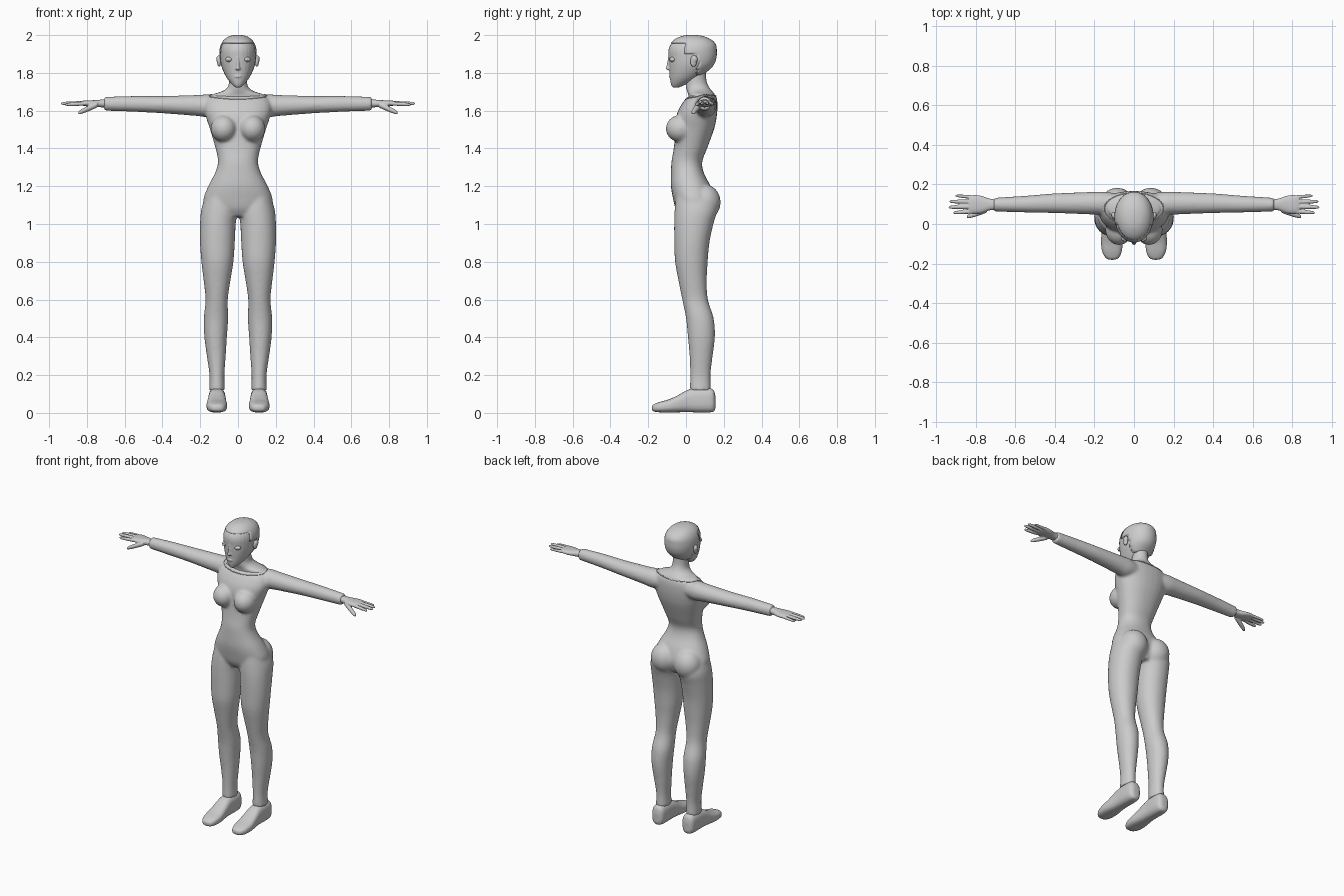
import bpy, bmesh
from math import cos, sin, pi
from mathutils import Vector, Matrix

AXES = {'x': (1, 2, 0), 'y': (0, 2, 1), 'z': (0, 1, 2)}  # slots for u, v, t


def loft(bm, rows, axis='z', n=28, p=2.0, steps=4):
    """Closed skin through rows of (t, umin, umax, vmin, vmax), smoothly interpolated."""
    pts = []
    for i in range(len(rows) - 1):
        a, b, c, d = (rows[max(0, min(len(rows) - 1, i + k))] for k in (-1, 0, 1, 2))
        for s in range(steps):
            t = s / steps
            pts.append([0.5 * (2*q + (r-o)*t + (2*o-5*q+4*r-w)*t*t + (3*q-o-3*r+w)*t**3)
                        for o, q, r, w in zip(a, b, c, d)])
    pts.append(list(rows[-1]))
    rings, (iu, iv, it) = [], AXES[axis]
    for t, u0, u1, v0, v1 in pts:
        ring = []
        for k in range(n):
            ca, sa = cos(2*pi*k/n), sin(2*pi*k/n)
            co = [0, 0, 0]
            co[iu] = (u0+u1)/2 + (u1-u0)/2 * abs(ca)**(2/p) * (1 if ca > 0 else -1)
            co[iv] = (v0+v1)/2 + (v1-v0)/2 * abs(sa)**(2/p) * (1 if sa > 0 else -1)
            co[it] = t
            ring.append(bm.verts.new(co))
        rings.append(ring)
    for r, s in zip(rings, rings[1:]):
        for k in range(n):
            bm.faces.new((r[k], r[(k+1) % n], s[(k+1) % n], s[k]))
    bm.faces.new(rings[0])
    bm.faces.new(rings[-1])


def ball(bm, c, r):
    bmesh.ops.create_uvsphere(bm, u_segments=24, v_segments=14, radius=1,
                              matrix=Matrix.Translation(c) @ Matrix.Diagonal((*r, 1)))


def finish(bm, name, voxel=0, smooth=0, mirror=False):
    bmesh.ops.recalc_face_normals(bm, faces=bm.faces)
    me = bpy.data.meshes.new(name)
    bm.to_mesh(me)
    bm.free()
    for f in me.polygons:
        f.use_smooth = True
    ob = bpy.data.objects.new(name, me)
    bpy.context.collection.objects.link(ob)
    if voxel:
        m = ob.modifiers.new("fuse", 'REMESH')
        m.mode, m.voxel_size, m.use_smooth_shade = 'VOXEL', voxel, True
    if smooth:
        m = ob.modifiers.new("soften", 'SMOOTH')
        m.factor, m.iterations = 0.5, smooth
    if mirror:
        ob.modifiers.new("mirror", 'MIRROR')
    return ob


def flip(row, s):
    t, a, b, c, d = row
    return (t, a, b, c, d) if s > 0 else (t, -b, -a, c, d)


# Body suit: torso, bust, hips, legs and sleeves fused
bm = bmesh.new()
torso = [(1.04, .13, -.03, .12), (1.08, .17, -.055, .14), (1.13, .184, -.068, .15), (1.2, .158, -.08, .13),
         (1.27, .122, -.08, .095), (1.33, .106, -.077, .086), (1.4, .119, -.065, .112),
         (1.5, .148, -.055, .148), (1.55, .165, -.055, .16), (1.6, .178, -.042, .166),
         (1.65, .172, -.012, .166), (1.68, .145, .02, .158), (1.692, .1, .05, .14)]
loft(bm, [(z, -x, x, f, b) for z, x, f, b in torso], p=2.25)
leg = [(1.17, .03, .165, -.05, .14), (1.08, .004, .194, -.06, .165), (1.0, .012, .201, -.063, .145),
       (.9, .017, .201, -.062, .124), (.8, .024, .194, -.058, .115), (.7, .04, .182, -.04, .11),
       (.6, .054, .172, -.02, .116), (.5, .052, .181, 0, .147), (.4, .059, .178, .01, .153),
       (.3, .065, .165, .019, .141), (.2, .072, .151, .022, .13), (.12, .07, .153, .02, .132)]
arm = [(.05, .04, .15, 1.58, 1.67), (.15, .045, .163, 1.565, 1.686), (.22, .048, .162, 1.572, 1.683),
       (.4, .055, .155, 1.586, 1.678), (.55, .058, .143, 1.594, 1.678), (.71, .063, .133, 1.6, 1.673)]
for s in (1, -1):
    loft(bm, [flip(r, s) for r in leg], p=2.1)
    loft(bm, [(s*r[0], *r[1:]) for r in arm], 'x')
    ball(bm, (s*.076, -.03, 1.505), (.069, .077, .072))
    ball(bm, (s*.085, .098, 1.115), (.088, .086, .095))
body = finish(bm, "body_suit", .008, 9)

# Neckline piping laid on the suit surface
bpy.context.view_layer.update()
ev = body.evaluated_get(bpy.context.evaluated_depsgraph_get())
line = []
for k in range(48):
    a = 2*pi*k/48
    hit, loc, nrm, _ = ev.ray_cast(Vector((.15*cos(a), .078 + .08*sin(a), 3)), Vector((0, 0, -1)))
    if hit:
        line.append(loc)
if len(line) > 3:
    cu = bpy.data.curves.new("neckline", 'CURVE')
    cu.dimensions, cu.bevel_depth, cu.bevel_resolution = '3D', .003, 2
    sp = cu.splines.new('POLY')
    sp.points.add(len(line) - 1)
    for q, co in zip(sp.points, line):
        q.co = (*co, 1)
    sp.use_cyclic_u = True
    bpy.context.collection.objects.link(bpy.data.objects.new("neckline", cu))

# Neck flaring into the shoulders
bm = bmesh.new()
neck = [(1.66, .15, .015, .155), (1.685, .135, .012, .152), (1.702, .085, .006, .14),
        (1.725, .055, 0, .122), (1.76, .047, 0, .108), (1.82, .048, .005, .105)]
loft(bm, [(z, -x, x, f, b) for z, x, f, b in neck])
finish(bm, "neck")

# Head with nose and lips
head_rows = [(1.722, .012, -.068, -.04), (1.735, .028, -.078, -.008), (1.765, .054, -.084, .05),
             (1.8, .074, -.087, .1), (1.84, .089, -.09, .142), (1.88, .095, -.092, .158),
             (1.92, .095, -.093, .16), (1.95, .087, -.082, .155), (1.975, .07, -.058, .13),
             (1.992, .043, -.022, .088), (1.998, .012, .015, .05)]
head_rows = [(z, -x, x, f, b) for z, x, f, b in head_rows]
bm = bmesh.new()
loft(bm, head_rows, p=2.1)
loft(bm, [(1.815, -.008, .008, -.097, -.07), (1.822, -.014, .014, -.107, -.07),
          (1.835, -.01, .01, -.104, -.07), (1.89, -.006, .006, -.094, -.07)], n=14)
ball(bm, (0, -.082, 1.781), (.02, .009, .007))
finish(bm, "head", .004, 3)

# Close-cropped hair shell
bm = bmesh.new()
loft(bm, head_rows, p=2.1, n=40)
gone = []
for f in bm.faces:
    c = f.calc_center_median()
    if not (c.z > 1.955 or (c.y > .06 and c.z > 1.79) or (c.z > 1.9 and c.y > .0)):
        gone.append(f)
bmesh.ops.delete(bm, geom=gone, context='FACES')
hair = finish(bm, "hair")
m = hair.modifiers.new("thickness", 'SOLIDIFY')
m.thickness, m.offset = .003, 1

# Eyes, pupils, ears
for name, parts in {"eyes": [((.046, -.07, 1.871), (.021, .017, .014))],
                    "pupils": [((.046, -.083, 1.871), (.009, .006, .009))],
                    "ears": [((.1, .04, 1.862), (.011, .018, .03)),
                             ((.103, .045, 1.872), (.012, .016, .02))]}.items():
    bm = bmesh.new()
    for c, r in parts:
        ball(bm, c, r)
    finish(bm, name, .003 if name == "ears" else 0, 2 if name == "ears" else 0, True)

# Hands: wrist and palm, four fingers, thumb
bm = bmesh.new()
loft(bm, [(.69, .072, .124, 1.618, 1.66), (.73, .069, .128, 1.618, 1.658), (.77, .056, .142, 1.62, 1.655),
          (.81, .053, .147, 1.624, 1.654), (.835, .06, .14, 1.63, 1.65)], 'x', p=2.3)
digits = [((.81, .064, 1.638), (.915, .057, 1.632), .0105), ((.81, .088, 1.64), (.938, .085, 1.638), .011),
          ((.81, .112, 1.64), (.934, .114, 1.638), .0105), ((.80, .135, 1.638), (.905, .143, 1.634), .009),
          ((.745, .072, 1.632), (.845, .036, 1.588), .015)]
for a, b, r in digits:
    rows = []
    for t, k in ((0, 1), (.5, 1), (.85, .8), (.96, .6), (1, .2)):
        x, y, z = Vector(a).lerp(Vector(b), t)
        rows.append((x, y - r*k, y + r*k, z - r*k, z + r*k))
    loft(bm, rows, 'x', n=14)
finish(bm, "hands", .0035, 3, True)

# Shoes
bm = bmesh.new()
shoe = [(-.181, .1, .122, .018, .034), (-.172, .077, .143, .008, .045), (-.14, .062, .161, .003, .058),
        (-.09, .057, .167, .002, .072), (-.04, .061, .163, .003, .095), (0, .064, .159, .004, .118),
        (.04, .066, .157, .003, .13), (.09, .066, .157, .002, .132), (.13, .069, .154, .003, .13),
        (.148, .078, .145, .008, .118), (.156, .095, .128, .025, .085)]
loft(bm, shoe, 'y', p=2.7)
finish(bm, "shoes", .005, 3, True)
